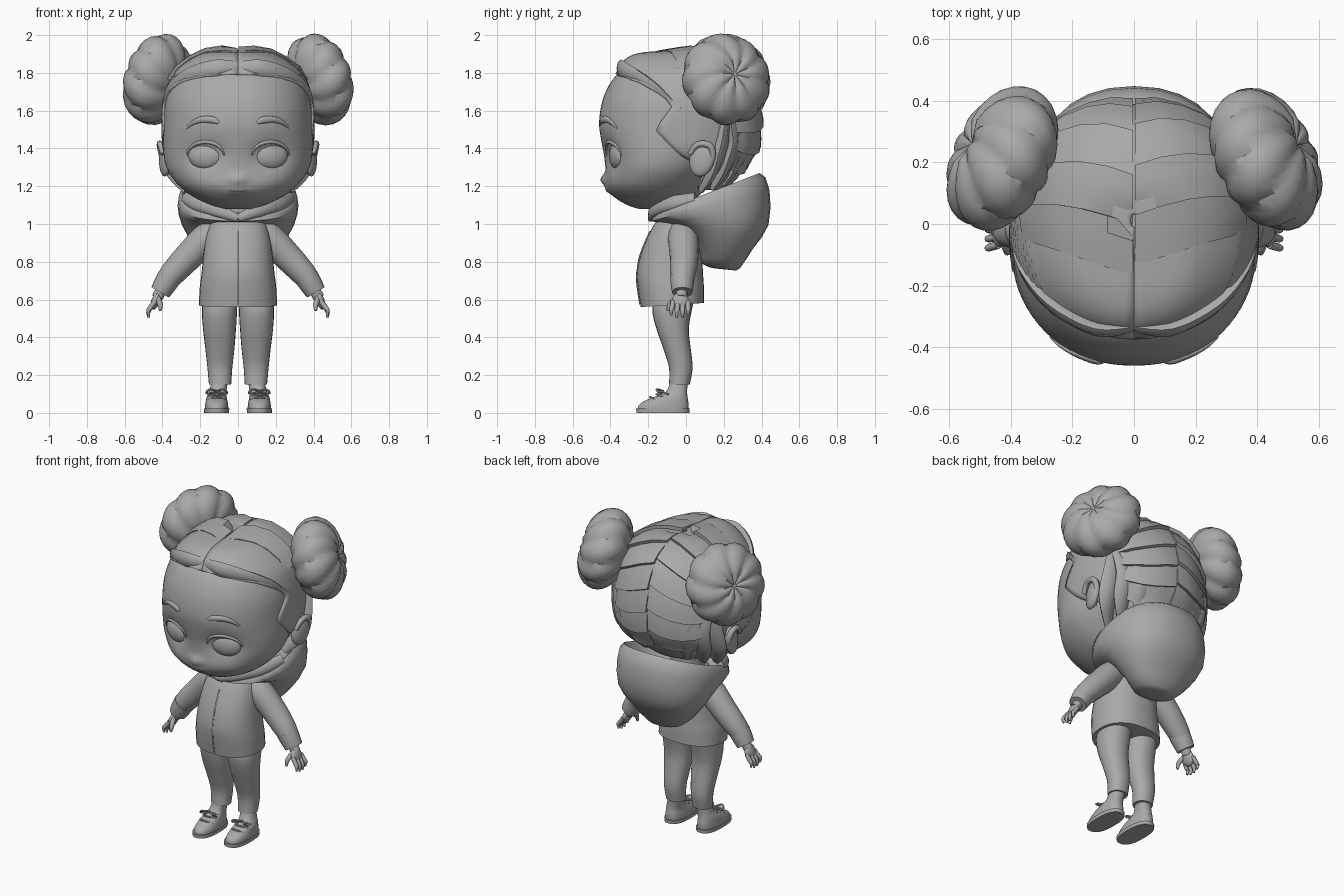
import bpy, bmesh, math
from mathutils import Vector, Matrix
from mathutils.bvhtree import BVHTree

if "Cube" in bpy.data.objects:
    bpy.data.objects.remove(bpy.data.objects["Cube"])

grey = bpy.data.materials.new("clay_grey")
grey.diffuse_color = (0.4, 0.4, 0.4, 1)
grey.use_nodes = True
grey.node_tree.nodes["Principled BSDF"].inputs["Base Color"].default_value = grey.diffuse_color


def grid(name, rings, closed=True, caps=True, angle=35):
    """Skin a list of point rings into one mesh object."""
    bm = bmesh.new()
    vs = [[bm.verts.new(p) for p in r] for r in rings]
    n = len(vs[0])
    for a, b in zip(vs, vs[1:]):
        for i in range(n if closed else n - 1):
            j = (i + 1) % n
            bm.faces.new((a[i], a[j], b[j], b[i]))
    if caps:
        bm.faces.new(vs[0])
        bm.faces.new(vs[-1])
    bmesh.ops.recalc_face_normals(bm, faces=bm.faces)
    me = bpy.data.meshes.new(name)
    bm.to_mesh(me)
    bm.free()
    me.materials.append(grey)
    ob = bpy.data.objects.new(name, me)
    bpy.context.collection.objects.link(ob)
    bpy.context.view_layer.objects.active = ob
    bpy.ops.object.select_all(action='DESELECT')
    ob.select_set(True)
    bpy.ops.object.shade_smooth_by_angle(angle=math.radians(angle))
    return ob


def smooth_rows(rows, sub):
    """Catmull-Rom interpolation of tuples."""
    out = []
    for i in range(len(rows) - 1):
        p = [rows[max(0, min(len(rows) - 1, i + k))] for k in (-1, 0, 1, 2)]
        for s in range(sub):
            t = s / sub
            out.append(tuple(0.5 * (2 * b + (c - a) * t + (2 * a - 5 * b + 4 * c - d) * t * t
                                    + (3 * b - a - 3 * c + d) * t ** 3) for a, b, c, d in zip(*p)))
    return out + [tuple(rows[-1])]


def spow(v, e):
    return math.copysign(abs(v) ** e, v)


def oval(yf, zf, yb, zb, rx, xc=0, n=32, e=0.92):
    """Oval ring running from a front point to a back point."""
    ring = []
    for i in range(n):
        a = 2 * math.pi * i / n
        t = (1 - spow(math.cos(a), e)) / 2
        ring.append(Vector((xc + rx * spow(math.sin(a), e), yf + (yb - yf) * t, zf + (zb - zf) * t)))
    return ring


def loft(name, rows, sub=4, n=32, e=0.92, angle=35):
    return grid(name, [oval(*r, n=n, e=e) for r in smooth_rows(rows, sub)], angle=angle)


def tube(name, pts, flat=1.0, sub=4, n=12, ref=(0, 1, 0)):
    """Tube through (x, y, z, radius) points, flattened along ref."""
    rows = smooth_rows(pts, sub)
    ps = [Vector(r[:3]) for r in rows]
    rings = []
    for i, r in enumerate(rows):
        t = (ps[min(i + 1, len(ps) - 1)] - ps[max(i - 1, 0)]).normalized()
        a = t.cross(Vector(ref)).normalized()
        b = a.cross(t)
        rings.append([ps[i] + r[3] * (a * math.cos(w) + b * math.sin(w) * flat)
                      for w in (2 * math.pi * k / n for k in range(n))])
    return grid(name, rings, angle=50)


def ball(name, loc, size, rot=(0, 0, 0)):
    m = Matrix.Translation(loc)
    for ang, ax in zip(rot, 'XYZ'):
        m = m @ Matrix.Rotation(ang, 4, ax)
    rings = []
    for k in range(13):
        v = -math.pi / 2 * 0.99 + math.pi * 0.99 * k / 12
        rings.append([m @ Vector((size[0] * math.cos(v) * math.cos(u), size[1] * math.cos(v) * math.sin(u),
                                  size[2] * math.sin(v))) for u in (math.pi * i / 10 for i in range(20))])
    return grid(name, rings, angle=60)


def tree_of(ob):
    return BVHTree.FromPolygons([v.co.copy() for v in ob.data.vertices],
                                [tuple(p.vertices) for p in ob.data.polygons])


# Head: oval loft with eye hollows, nose and lips pushed in and out
head_rows = [(1.08, -.25, -.05, .07), (1.10, -.31, .00, .14), (1.14, -.375, .06, .23), (1.20, -.42, .11, .31),
             (1.28, -.425, .18, .37), (1.36, -.435, .25, .393), (1.45, -.45, .30, .397), (1.53, -.46, .33, .394),
             (1.62, -.45, .34, .39), (1.70, -.425, .33, .372), (1.78, -.375, .29, .335), (1.84, -.29, .2, .24),
             (1.88, -.15, .1, .11)]
head = loft("head", [(f, z, b, z, x) for z, f, b, x in head_rows], sub=5, n=72, angle=60)
for v in head.data.vertices:
    x, y, z = v.co
    if y < -0.1:
        v.co.y += .04 * math.exp(-((abs(x) - .17) / .09) ** 2 - ((z - 1.36) / .07) ** 2)
        v.co.y -= .03 * math.exp(-(x / .035) ** 2 - ((z - 1.235) / .03) ** 2)
        v.co.y -= .015 * math.exp(-(x / .06) ** 2 - ((z - 1.175) / .022) ** 2)
    else:
        v.co.x *= 1 - .05 * min(1, (y + .1) / .15)
face = tree_of(head)


def on_face(x, z, r):
    hit = face.ray_cast(Vector((x, -2, z)), Vector((0, 1, 0)))[0]
    return (x, hit.y, z, r)


tube("mouth_line", [on_face(x, 1.174 + .08 * abs(x), .003) for x in (-.05, -.025, 0, .025, .05)], sub=1, n=6)
loft("neck", [(-.12, 1.0, .08, 1.0, .1), (-.12, 1.12, .08, 1.12, .1)], sub=1)

# Hair cap: each row spans from the hairline round the back
hair_rows = [(1.18, -.2, .20, .20), (1.24, -.25, .27, .28), (1.33, -.42, .32, .36), (1.39, -.45, .37, .397),
             (1.53, -.465, .39, .406), (1.65, -.45, .38, .398), (1.75, -.405, .35, .37), (1.81, -.365, .32, .33),
             (1.87, -.325, .255, .255), (1.905, -.25, .18, .185), (1.918, -.10, .10, .10), (1.92, -.01, .03, .01)]
hairline = [(1.18, .06), (1.30, .10), (1.35, -.02), (1.42, -.08), (1.50, -.15), (1.59, -.09), (1.61, -.06),
            (1.68, -.11), (1.75, -.24), (1.79, -.36), (1.82, -.6)]


def hair_edge(z):
    for (z0, y0), (z1, y1) in zip(hairline, hairline[1:]):
        if z <= z1:
            return y0 + (y1 - y0) * (z - z0) / (z1 - z0)
    return -1


rings = []
for z, yf, yb, rx in smooth_rows(hair_rows, 4):
    yc, ry = (yf + yb) / 2, (yb - yf) / 2
    a0 = math.acos(max(-1, min(1, (yc - hair_edge(z)) / ry)))
    ring = []
    for i in range(49):
        a = a0 + (2 * math.pi - 2 * a0) * i / 48
        ring.append(Vector((rx * spow(math.sin(a), .92), yc - ry * spow(math.cos(a), .92), z)))
    rings.append(ring)
cap = grid("hair_cap", rings, closed=False, caps=False, angle=40)
scalp = tree_of(cap)
solid = cap.modifiers.new("thickness", 'SOLIDIFY')
solid.thickness = .025
solid.offset = -1

# Overlapping hair plates either side of the parting, laid on the cap
core = Vector((0, .03, 1.5))
for s in (1, -1):
    for band in range(7):
        rings = []
        for i in range(6):
            ph = math.radians((.5, 11, 22, 33, 44, 54)[i])
            ring = []
            for t in (0, .35, .7, 1.04):
                th = math.radians(64 + 10 * math.sin(ph * 2) + 21 * (band + t) + (4 if s > 0 else 0))
                d = Vector((s * math.sin(ph), -math.cos(ph) * math.cos(th), math.cos(ph) * math.sin(th)))
                hit = scalp.ray_cast(core, d)[0]
                lift = .006 + .02 * t - (.008 if i in (0, 5) else 0)
                ring.append((hit + d * lift) if hit else core + d * .38)
            ring += [core + (p - core) * .93 for p in reversed(ring)]
            rings.append(ring)
        grid("hair_plate", rings, angle=30)

# Jacket body, front zip, and hood hanging open behind
loft("jacket_body", [(-.24, .56, .095, .582, .207), (-.255, .66, .095, .66, .203), (-.26, .74, .09, .74, .193),
                     (-.24, .84, .085, .84, .183), (-.20, .94, .08, .94, .168), (-.16, 1.01, .06, 1.01, .14),
                     (-.11, 1.06, .04, 1.06, .09)], e=.88)
tube("zip", [(0, -.243, .575, .005), (0, -.26, .70, .005), (0, -.256, .76, .005), (0, -.24, .84, .005),
             (0, -.19, .96, .005)], ref=(1, 0, 0), n=6)
loft("hood", [(-.06, 1.03, .22, .98, .10), (-.11, 1.035, .33, 1.10, .22), (-.155, 1.06, .39, 1.27, .295),
              (-.185, 1.015, .442, 1.18, .32), (-.05, .985, .437, .995, .295), (.06, .87, .355, .87, .22),
              (.085, .79, .285, .765, .13), (.15, .765, .25, .755, .05)], sub=2, n=28, e=.9, angle=50)

for s in (1, -1):
    # Collar fold
    tube("collar_fold", [(0, -.19, 1.03, .02), (s * .10, -.17, 1.07, .035), (s * .22, -.08, 1.11, .04),
                         (s * .28, .05, 1.14, .03)], flat=.6)

    # Eyes, lids and brows
    ex, ez = s * .172, 1.362
    ey = on_face(ex, ez, 0)[1]
    ball("eyeball", (ex, ey + .005, ez), (.094, .04, .072), (0, 0, s * .25))
    arc = [math.pi * k / 12 for k in range(13)]
    tube("upper_lid", [on_face(ex + .098 * math.cos(a), ez + .073 * math.sin(a), .003 + .008 * math.sin(a))
                       for a in arc], sub=1, n=8)
    tube("eyebrow", [on_face(s * x, z, r) for x, z, r in
                     ((.103, 1.535, .008), (.13, 1.55, .018), (.19, 1.553, .017), (.235, 1.537, .013),
                      (.272, 1.508, .005))], flat=.7)

    # Ears
    ball("ear", (s * .385, .085, 1.345), (.03, .068, .095), (-.25, 0, s * -.25))
    tube("ear_rim", [(s * .398, .02, 1.37, .012), (s * .41, .06, 1.42, .016), (s * .412, .125, 1.415, .018),
                     (s * .40, .14, 1.35, .016), (s * .38, .09, 1.265, .014)], ref=(1, 0, 0))

    # Swept front locks and nape locks
    tube("front_lock", [(s * .004, -.335, 1.825, .035), (s * .12, -.34, 1.82, .05), (s * .25, -.265, 1.775, .052),
                        (s * .335, -.145, 1.70, .05), (s * .385, -.02, 1.60, .02)], flat=.5, n=8)
    for x, y, z in ((.06, .30, 1.29), (.16, .27, 1.27), (.25, .21, 1.25), (.31, .15, 1.24)):
        tube("nape_lock", [(s * x * .85, y - .07, z - .06, .03), (s * x * 1.06, y, z + .06, .065),
                           (s * (x * .9 + .05), y + .04, z + .2, .07), (s * .34, .22, 1.64, .03)], flat=.5, n=8)

    # Lobed bun, a squashed ball facing outward with swirling creases
    axis = Vector((s * .87, .42, .26)).normalized()
    q = axis.to_track_quat('Z', 'Y')
    rings = []
    for k in range(15):
        v = -math.pi / 2 * .985 + math.pi * .985 * k / 14
        ring = []
        for i in range(54):
            u = 2 * math.pi * i / 54
            w = abs(math.sin(4.5 * u + 1.1 * s * v))
            lobe = .90 + .10 * w ** .6
            r = .249 * lobe * math.cos(v) ** .8
            h = .148 * math.sin(v) * (lobe - .2 * math.exp(-(r / .05) ** 2))
            ring.append(Vector((s * .428, .212, 1.765)) + q @ Vector((r * math.cos(u), r * math.sin(u), h)))
        rings.append(ring)
    grid("hair_bun", rings, angle=35)

    # Sleeve, cuff and hand
    tube("sleeve", [(s * .09, -.02, .98, .06), (s * .16, -.015, .93, .08), (s * .26, -.01, .83, .076),
                    (s * .34, -.015, .745, .068), (s * .385, -.02, .69, .058)], n=20)
    tube("cuff", [(s * .365, -.02, .715, .064), (s * .39, -.02, .675, .06), (s * .412, -.02, .638, .054)], n=20)
    tube("wrist", [(s * .40, -.02, .66, .03), (s * .428, -.025, .61, .03)])
    ball("palm", (s * .437, -.03, .592), (.022, .045, .048), (0, s * -.3, 0))
    for k in range(4):
        y, d = -.068 + .026 * k, .012 * abs(k - 1.5)
        tube("finger", [(s * .44, y, .59, .013), (s * .465, y * 1.1, .555, .013), (s * .475, y * 1.15, .525 + d, .011),
                        (s * .472, y * 1.15, .498 + d, .006)], n=8)
    tube("thumb", [(s * .425, -.05, .61, .014), (s * .412, -.085, .575, .014), (s * .412, -.095, .54, .007)], n=8)

    # Trouser leg
    loft("trouser_leg", [(-.16, .62, .05, .62, .09, s * .095), (-.178, .54, .03, .54, .093, s * .098),
                         (-.155, .44, .015, .44, .087, s * .098), (-.12, .34, .025, .34, .077, s * .096),
                         (-.09, .24, .035, .24, .066, s * .096), (-.09, .15, .02, .15, .059, s * .095)], n=24)

    # Shoe, sole, laces
    sx = s * .113
    loft("sole", [(-.262, 0, .018, 0, .066, sx), (-.264, .022, .02, .022, .067, sx)], sub=1, e=.8)
    loft("shoe", [(-.255, .02, .012, .02, .062, sx), (-.25, .04, .013, .04, .061, sx),
                  (-.225, .06, .012, .06, .058, sx), (-.175, .083, .008, .083, .053, sx),
                  (-.11, .108, .006, .112, .046, s * .108), (-.088, .15, .008, .15, .044, s * .10)], sub=3, e=.85)
    for y, z in ((-.185, .084), (-.15, .099), (-.118, .112)):
        tube("lace", [(sx - .045, y + .025, z - .015, .006), (sx, y - .005, z, .006),
                      (sx + .045, y + .025, z - .015, .006)], n=6)
    for d in (1, -1):
        tube("lace_bow", [(sx, -.12, .115, .006), (sx + d * .035, -.155, .125, .006), (sx + d * .055, -.14, .105, .006),
                          (sx + d * .02, -.13, .105, .006)], n=6, ref=(0, 0, 1))
